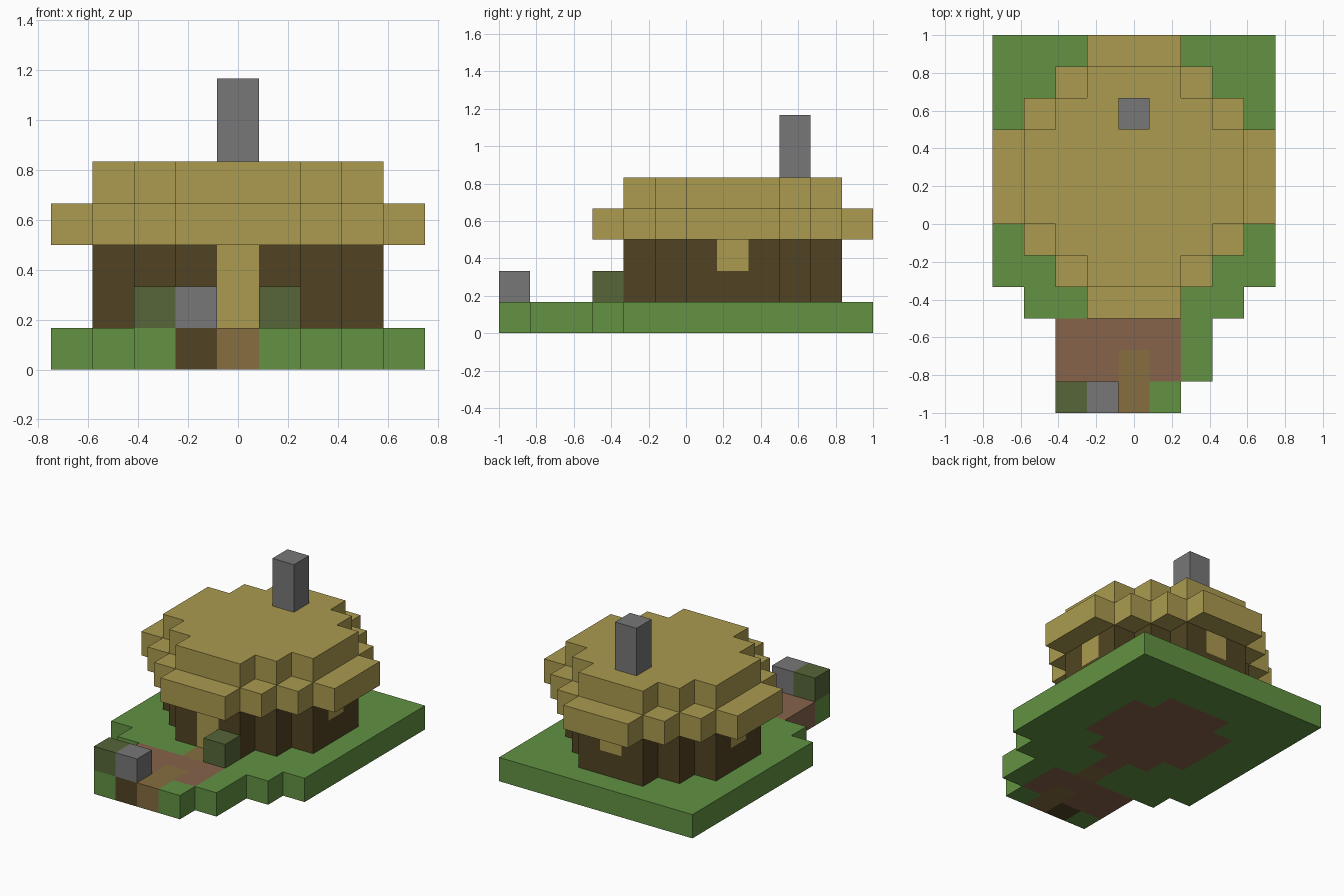
import bpy, bmesh, math
from mathutils import Vector

cube = bpy.data.objects.get("Cube")
if cube:
    bpy.data.objects.remove(cube, do_unlink=True)

CELL = 1 / 6                              # edge of one block
ORIGIN = Vector((-0.75, -1.0, 0.0))       # low corner of the block grid


# Flat colours, given as display values and converted to linear
def make_material(name, rgb):
    lin = [(((c / 255) + 0.055) / 1.055) ** 2.4 for c in rgb] + [1.0]
    mat = bpy.data.materials.new(name)
    mat.use_nodes = True
    mat.diffuse_color = lin
    node = mat.node_tree.nodes["Principled BSDF"]
    node.inputs["Base Color"].default_value = lin
    node.inputs["Roughness"].default_value = 1.0
    return mat


GRASS = make_material("grass_green", (98, 146, 66))
STRAW = make_material("straw_yellow", (171, 155, 79))
TIMBER = make_material("dark_timber", (81, 68, 34))
STONE = make_material("stone_grey", (119, 119, 119))
LEAF = make_material("leaf_green", (86, 102, 56))
CLAY = make_material("clay_red", (135, 99, 75))
PLANK = make_material("plank_brown", (134, 109, 63))

SIDES = [Vector(s) for s in ((1, 0, 0), (-1, 0, 0), (0, 1, 0),
                             (0, -1, 0), (0, 0, 1), (0, 0, -1))]


# Merge blocks {(column, row, layer): material} into one clean shell
def build_blocks(name, blocks):
    mats = list(dict.fromkeys(blocks.values()))
    bm = bmesh.new()
    for cell, mat in blocks.items():
        centre = Vector(cell) + Vector((0.5, 0.5, 0.5))
        for n in SIDES:
            if tuple(int(c + d) for c, d in zip(cell, n)) in blocks:
                continue
            u = Vector((n.y, n.z, n.x))
            v = n.cross(u)
            corners = [centre + (n + a * u + b * v) / 2
                       for a, b in ((-1, -1), (1, -1), (1, 1), (-1, 1))]
            face = bm.faces.new([bm.verts.new(ORIGIN + p * CELL) for p in corners])
            face.material_index = mats.index(mat)
    bmesh.ops.remove_doubles(bm, verts=bm.verts, dist=CELL / 100)
    bmesh.ops.dissolve_limit(bm, angle_limit=math.radians(1), verts=bm.verts,
                             edges=bm.edges, delimit={'MATERIAL'})
    mesh = bpy.data.meshes.new(name)
    bm.to_mesh(mesh)
    bm.free()
    for mat in mats:
        mesh.materials.append(mat)
    obj = bpy.data.objects.new(name, mesh)
    bpy.context.collection.objects.link(obj)
    return obj


# Stepped round plan about the hut centre, grown or shrunk by whole blocks
def round_plan(radius):
    cells = set()
    for dx in range(-radius, radius + 1):
        for dy in range(-radius, radius + 1):
            if abs(dx) + abs(dy) <= radius + 1:
                cells.add((4 + dx, 7 + dy))
    return cells


def fill(plan, layers, mat):
    return {(i, j, k): mat for i, j in plan for k in layers}


# Ground: square lawn narrowing in steps towards the front
lawn = {(i, j) for i in range(9) for j in range(4, 12)}
for row, first, last in ((3, 1, 7), (2, 2, 6), (1, 2, 6), (0, 2, 5)):
    lawn |= {(i, row) for i in range(first, last + 1)}
ground = fill(lawn, [0], GRASS)
ground.update(fill(round_plan(2) | {(4, 4)}, [0], CLAY))                       # hut floor
ground.update(fill({(i, j) for i in range(2, 6) for j in (1, 2)}, [0], CLAY))  # yard
ground.update(fill({(4, 0), (4, 1), (4, 3)}, [0], PLANK))                      # path
ground[(3, 0, 0)] = TIMBER                                                     # stone footing
build_blocks("ground", ground)

# Walls with a door at the front and windows on the other three sides
walls = fill(round_plan(3), (1, 2), TIMBER)
walls.update(fill({(4, 4)}, (1, 2), STRAW))
walls.update(fill({(1, 7), (7, 7), (4, 10)}, [2], STRAW))
build_blocks("walls", walls)

# Thatched roof: wide eaves with a smaller cap on top
build_blocks("roof_eaves", fill(round_plan(4), [3], STRAW))
build_blocks("roof_cap", fill(round_plan(3), [4], STRAW))

# Chimney, yard stone and bushes
build_blocks("chimney", fill({(4, 9)}, (5, 6), STONE))
build_blocks("yard_stone", fill({(3, 0)}, [1], STONE))
build_blocks("yard_bush", fill({(2, 0)}, [1], LEAF))
build_blocks("door_bush", fill({(5, 3)}, [1], LEAF))
